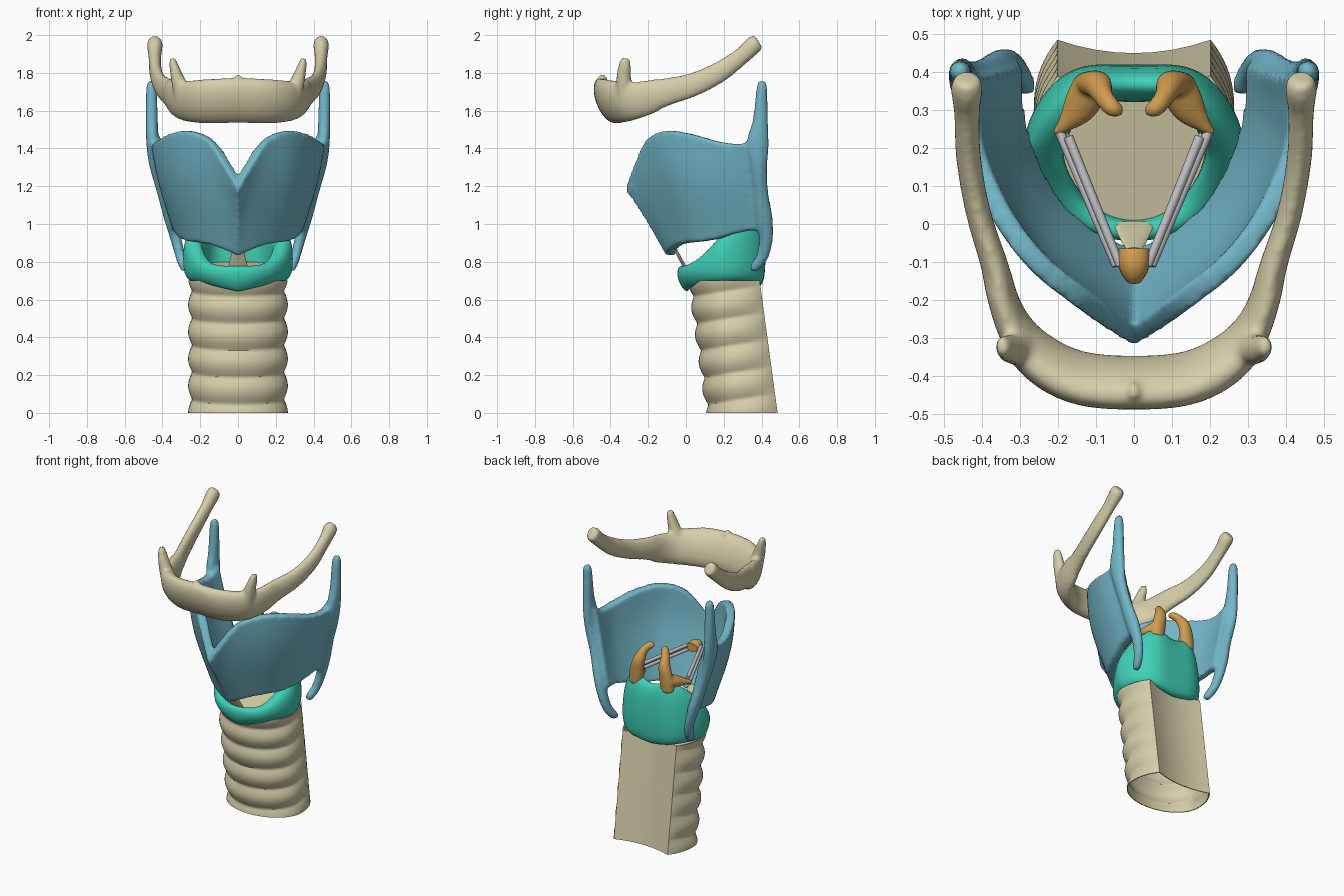
import bpy, bmesh, math
from mathutils import Vector

if "Cube" in bpy.data.objects:
    bpy.data.objects.remove(bpy.data.objects["Cube"], do_unlink=True)

Y, Z = Vector((0, 1, 0)), Vector((0, 0, 1))


def material(name, rgb):
    m = bpy.data.materials.new(name)
    m.use_nodes = True
    m.diffuse_color = (*rgb, 1)
    m.node_tree.nodes["Principled BSDF"].inputs["Base Color"].default_value = (*rgb, 1)
    return m


BONE = material("bone beige", (0.67, 0.62, 0.40))
BLUE = material("shield blue", (0.17, 0.47, 0.58))
TEAL = material("ring teal", (0.05, 0.63, 0.47))
AMBER = material("amber", (0.62, 0.33, 0.08))
GREY = material("ligament grey", (0.52, 0.52, 0.54))


def spline(pts, n=6):
    """Catmull-Rom resampling of tuples of any length."""
    out = []
    for i in range(len(pts) - 1):
        a, b, c, d = (pts[min(max(i + k, 0), len(pts) - 1)] for k in (-1, 0, 1, 2))
        for j in range(n):
            t = j / n
            out.append(tuple(q + 0.5 * t * (r - p + t * (2 * p - 5 * q + 4 * r - s + t * (3 * (q - r) + s - p)))
                             for p, q, r, s in zip(a, b, c, d)))
    return out + [tuple(pts[-1])]


def skin(bm, rings, wrap=False):
    """Join closed rings of points; wrap rows into a torus or cap the ends."""
    rows = [[bm.verts.new(p) for p in ring] for ring in rings]
    n = len(rows[0])
    for i in range(len(rows) if wrap else len(rows) - 1):
        a, b = rows[i], rows[(i + 1) % len(rows)]
        for j in range(n):
            k = (j + 1) % n
            bm.faces.new((a[j], a[k], b[k], b[j]))
    if not wrap:
        bm.faces.new(rows[0])
        bm.faces.new(rows[-1])


def loft(bm, path, up=Y, n=6, sides=14):
    """Elliptical tube along (x, y, z, width radius, height radius)."""
    pts = spline(path, n)
    pos = [Vector(p[:3]) for p in pts]
    rings = []
    for i, p in enumerate(pts):
        t = (pos[min(i + 1, len(pos) - 1)] - pos[max(i - 1, 0)]).normalized()
        side = t.cross(up).normalized()
        other = side.cross(t)
        ang = [2 * math.pi * k / sides for k in range(sides)]
        rings.append([pos[i] + side * p[3] * math.cos(a) + other * p[4] * math.sin(a) for a in ang])
    skin(bm, rings)


def flip(path, s):
    return [(s * p[0], *p[1:]) for p in path]


def finish(bm, name, mat, voxel=0, smooth=4, subsurf=0):
    bmesh.ops.recalc_face_normals(bm, faces=bm.faces[:])
    me = bpy.data.meshes.new(name)
    bm.to_mesh(me)
    bm.free()
    ob = bpy.data.objects.new(name, me)
    bpy.context.collection.objects.link(ob)
    bpy.ops.object.select_all(action="DESELECT")
    ob.select_set(True)
    bpy.context.view_layer.objects.active = ob
    if voxel:
        m = ob.modifiers.new("fuse", "REMESH")
        m.mode, m.voxel_size = "VOXEL", voxel
        m = ob.modifiers.new("soften", "SMOOTH")
        m.factor, m.iterations = 0.5, smooth
    if subsurf:
        ob.modifiers.new("round", "SUBSURF").levels = subsurf
    for m in list(ob.modifiers):
        bpy.ops.object.modifier_apply(modifier=m.name)
    ob.data.materials.clear()
    ob.data.materials.append(mat)
    bpy.ops.object.shade_smooth_by_angle(angle=math.radians(65 if voxel else 45))


# Horseshoe bone above: one swept body with long and short horns
bm = bmesh.new()
half = [(0, -0.418, 1.655, 0.062, 0.12), (0.15, -0.405, 1.65, 0.062, 0.118),
        (0.26, -0.345, 1.65, 0.058, 0.11), (0.325, -0.25, 1.66, 0.044, 0.092),
        (0.37, -0.1, 1.70, 0.036, 0.074), (0.41, 0.03, 1.735, 0.033, 0.064),
        (0.435, 0.17, 1.80, 0.033, 0.056), (0.44, 0.29, 1.885, 0.034, 0.046),
        (0.44, 0.355, 1.945, 0.042, 0.048), (0.44, 0.385, 1.965, 0.034, 0.04)]
loft(bm, flip(half[:0:-1], -1) + half, up=Z, sides=18)
for v in bm.verts:
    if v.co.y < -0.15:
        v.co.y -= 0.3 * (v.co.z - 1.655)
for s in (1, -1):
    loft(bm, flip([(0.29, -0.33, 1.68, 0.05, 0.045), (0.32, -0.33, 1.77, 0.036, 0.04),
                   (0.34, -0.325, 1.84, 0.024, 0.034), (0.347, -0.322, 1.88, 0.014, 0.022)], s))
loft(bm, [(0, -0.44, 1.72, 0.03, 0.03), (0, -0.44, 1.79, 0.012, 0.02)])
finish(bm, "horseshoe_bone", BONE, 0.012, 4)

# Shield plates: columns of (lower edge, upper edge, outward bow), front midline to back
bm = bmesh.new()
cols = spline([(0, -0.105, 0.83, 0, -0.325, 1.18, -0.008), (0.08, -0.09, 0.865, 0.075, -0.28, 1.315, 0.005),
               (0.17, -0.035, 0.895, 0.16, -0.215, 1.445, 0.022), (0.25, 0.05, 0.905, 0.27, -0.125, 1.492, 0.032),
               (0.305, 0.16, 0.92, 0.37, 0.005, 1.478, 0.03), (0.335, 0.26, 0.95, 0.445, 0.17, 1.435, 0.02),
               (0.345, 0.34, 0.965, 0.462, 0.30, 1.425, 0.01), (0.345, 0.42, 0.97, 0.462, 0.395, 1.46, 0)], 5)
cols = flip([(c[0], c[1], c[2], -c[3], *c[4:]) for c in cols[:0:-1]], -1) + cols
ROWS = 12
grid = []
for c in cols:
    lo, hi = Vector(c[:3]), Vector(c[3:6])
    out = Vector((c[0], c[1] - 0.2, 0)).normalized()
    grid.append([lo.lerp(hi, j / ROWS) + out * c[6] * math.sin(math.pi * (j / ROWS) ** 1.2) for j in range(ROWS + 1)])
rings = []
for i, col in enumerate(grid):
    inner = []
    for j, p in enumerate(col):
        du = grid[min(i + 1, len(grid) - 1)][j] - grid[max(i - 1, 0)][j]
        dv = col[min(j + 1, ROWS)] - col[max(j - 1, 0)]
        normal = du.cross(dv)
        normal.z = 0
        inner.append(p - normal.normalized() * 0.056)
    rings.append(col + inner[::-1])
skin(bm, rings)
for s in (1, -1):
    # one back border running from upper horn tip to lower horn tip
    loft(bm, flip([(0.458, 0.402, 1.76, 0.015, 0.015), (0.458, 0.402, 1.735, 0.027, 0.028),
                   (0.458, 0.40, 1.68, 0.031, 0.032), (0.456, 0.393, 1.54, 0.033, 0.043),
                   (0.452, 0.38, 1.43, 0.034, 0.06), (0.44, 0.385, 1.32, 0.032, 0.048),
                   (0.402, 0.395, 1.18, 0.031, 0.04), (0.358, 0.413, 1.03, 0.034, 0.047),
                   (0.328, 0.423, 0.92, 0.03, 0.038), (0.305, 0.405, 0.83, 0.027, 0.033),
                   (0.285, 0.365, 0.775, 0.026, 0.028), (0.28, 0.34, 0.768, 0.017, 0.017)], s))
finish(bm, "shield_plates", BLUE, 0.012, 6)

# Signet ring: low arch in front, tall plate behind
bm = bmesh.new()
rings = []
for i in range(40):
    a = 2 * math.pi * i / 40
    ca, sa = math.cos(a), math.sin(a)
    back = max(0, sa)
    k = (1 + sa) / 2
    lift = k * k * (3 - 2 * k)
    top = 0.78 + 0.33 * lift - 0.04 * back ** 20
    low = 0.64 + 0.05 * abs(ca) + 0.02 * back
    taper = 1 - 0.2 * back
    dent = -0.025 * back ** 12
    # squarer corners towards the back, pinched towards the front
    wide = math.copysign(abs(ca) ** (1 - 0.2 * back), ca) * (1 - 0.08 * min(1, max(0, -2 * sa)))

    def at(rx, ry, cy, z):
        return (rx * wide, cy + ry * sa + dent, z)
    rings.append([at(0.252, 0.21, 0.205, low), at(0.29, 0.24, 0.205, low + 0.04),
                  at(0.296 * (0.5 + taper / 2), 0.248, 0.2, low + 0.6 * (top - low)),
                  at(0.28 * taper, 0.235, 0.19, top), at(0.195 * taper, 0.175, 0.18, top),
                  at(0.18, 0.165, 0.175, low + 0.5 * (top - low)), at(0.2, 0.17, 0.19, low)])
skin(bm, rings, wrap=True)
finish(bm, "signet_ring", TEAL, subsurf=2)

# Windpipe: thin walled, ribbed front and sides, hollowed back, leaning backwards going down
bm = bmesh.new()


def pipe_ring(z, wall):
    cy = 0.205 + 0.095 * (1 - z / 0.7)
    pts = []

    def rib(y, fade=1):
        # rounded ribs with narrow grooves, rising slightly to the back
        return fade * (0.022 * abs(math.cos(math.pi * (z - 0.15 * y) / 0.143)) - 0.01) - wall
    for i in range(33):
        a = math.pi * (1 + i / 32)
        y = 0.185 * math.sin(a)
        r = rib(y)
        pts.append(((0.252 + r) * math.cos(a), cy + y + r * math.sin(a), z))
    for i in range(1, 11):
        t = i / 10
        r = rib(0.185 * t, 1 - t ** 2)
        pts.append(((0.252 + r) * (1 - 0.2 * t ** 2.5), cy + (0.185 + r * t) * t, z))
    side = pts[33:]
    for x in (0.75, 0.5, 0.25, 0, -0.25, -0.5, -0.75):
        pts.append((x * side[-1][0], side[-1][1] - 0.035 * (1 - x * x), z))
    return pts + [(-x, y, zz) for x, y, zz in side[::-1]]


levels = [0.7 * i / 70 for i in range(71)]
skin(bm, [pipe_ring(z, 0) for z in levels] + [pipe_ring(z, 0.006) for z in levels[::-1]], wrap=True)
finish(bm, "windpipe", BONE)

# Membrane across the airway and the small front ligament
bm = bmesh.new()
disc = [(0.2 * math.cos(a), 0.178 + 0.178 * math.sin(a), 0.765 + 0.04 * math.sin(a))
        for a in (2 * math.pi * i / 32 for i in range(32))]
skin(bm, [disc, [(x, y, z - 0.01) for x, y, z in disc]])
finish(bm, "airway_membrane", BONE)
bm = bmesh.new()
loft(bm, [(0, -0.07, 0.89, 0.022, 0.009), (0, 0.0, 0.76, 0.055, 0.009)])
finish(bm, "front_ligament", BONE)

# Paired pyramid cartilages and the vocal ligaments
for s, label in ((1, "left"), (-1, "right")):
    bm = bmesh.new()
    loft(bm, flip([(0.12, 0.365, 1.04, 0.046, 0.035), (0.11, 0.37, 1.13, 0.046, 0.034),
                   (0.095, 0.365, 1.2, 0.038, 0.036), (0.08, 0.335, 1.255, 0.026, 0.028),
                   (0.055, 0.304, 1.285, 0.023, 0.023), (0.034, 0.3, 1.275, 0.014, 0.014)], s))
    loft(bm, flip([(0.115, 0.36, 1.11, 0.05, 0.045), (0.145, 0.305, 1.095, 0.045, 0.035),
                   (0.182, 0.262, 1.085, 0.022, 0.02), (0.21, 0.237, 1.08, 0.009, 0.009)], s), up=Z)
    finish(bm, label + "_pyramid", AMBER, 0.008, 3)
    bm = bmesh.new()
    for off, h in ((0, 0), (-0.022, 0.015), (-0.011, -0.02)):
        loft(bm, flip([(0.195 + off, 0.24 + off / 2, 1.08 + h, 0.013, 0.013),
                       (0.047 + off / 2, -0.11, 1.13 + h, 0.011, 0.011)], s), up=Z, n=1, sides=8)
    finish(bm, label + "_vocal_ligament", GREY)

# Small anchor where the ligaments meet the shield
bm = bmesh.new()
loft(bm, [(0, -0.065, 1.14, 0.04, 0.03), (0, -0.1, 1.14, 0.042, 0.04),
          (0, -0.13, 1.135, 0.034, 0.036), (0, -0.153, 1.13, 0.018, 0.022)], up=Z)
finish(bm, "ligament_anchor", AMBER)
